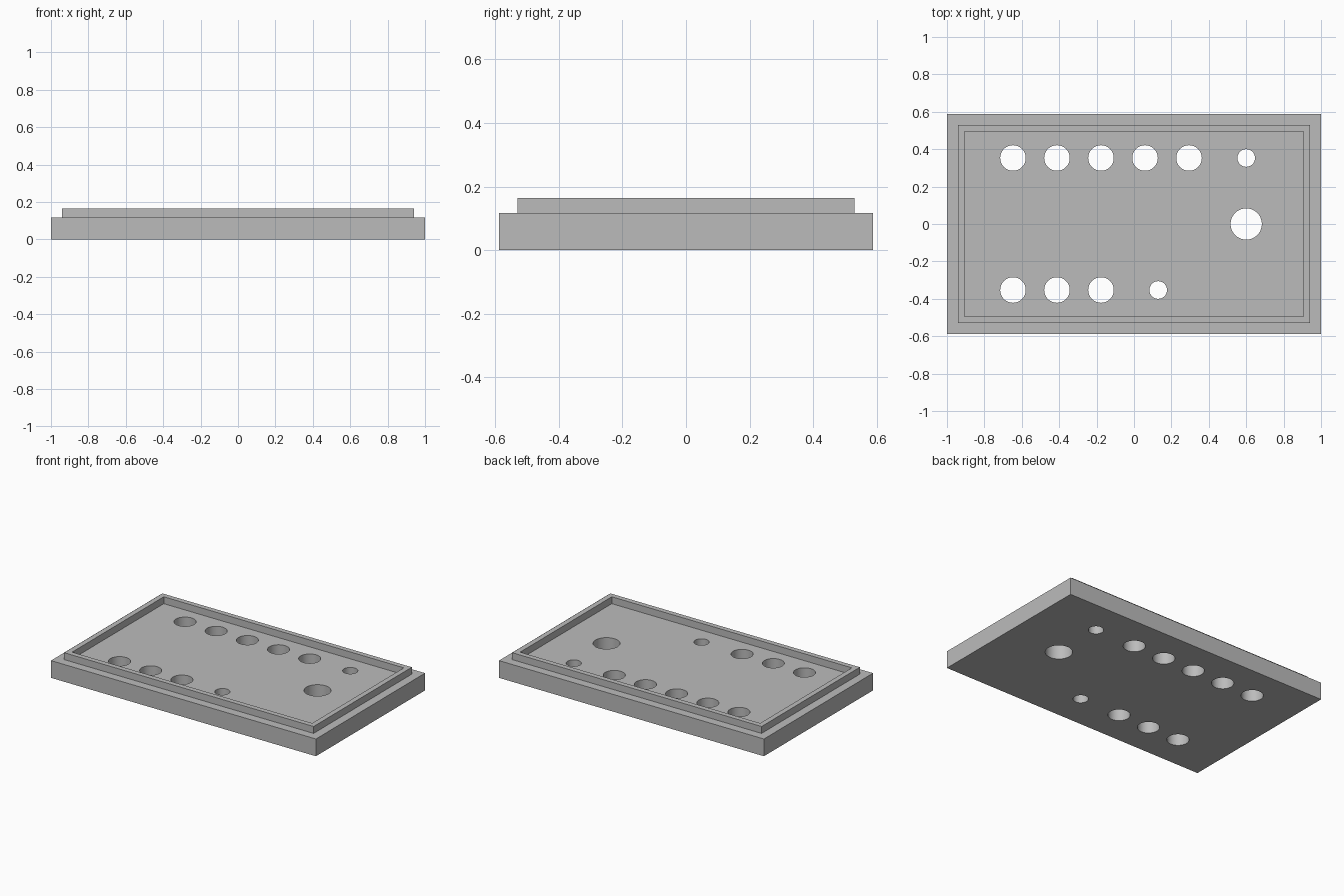
import bpy
import math

if "Cube" in bpy.data.objects:
    bpy.data.objects.remove(bpy.data.objects["Cube"], do_unlink=True)

grey = bpy.data.materials.new("plain grey")
grey.use_nodes = True
colour = (0.5, 0.5, 0.5, 1)
grey.diffuse_color = colour
grey.node_tree.nodes["Principled BSDF"].inputs["Base Color"].default_value = colour

U = 1 / 85               # one design unit
BASE_TOP, LIP_TOP = 10 * U, 14 * U


def stepped_lid(name, rings):
    """Closed rectangular solid skinned through (half x, half y, z) rings."""
    verts, faces = [], []
    for hx, hy, z in rings:
        verts += [(-hx, -hy, z), (hx, -hy, z), (hx, hy, z), (-hx, hy, z)]
    for r in range(len(rings) - 1):
        for i in range(4):
            a, b = r * 4 + i, r * 4 + (i + 1) % 4
            faces.append((a, b, b + 4, a + 4))
    faces.append((3, 2, 1, 0))
    last = len(verts) - 4
    faces.append(tuple(range(last, last + 4)))
    mesh = bpy.data.meshes.new(name)
    mesh.from_pydata(verts, [], faces)
    mesh.materials.append(grey)
    obj = bpy.data.objects.new(name, mesh)
    bpy.context.collection.objects.link(obj)
    return obj


# Lid plate with a raised lip around a flat floor
lid = stepped_lid("lid_plate", [
    (85 * U, 50 * U, 0),
    (85 * U, 50 * U, BASE_TOP),
    (80 * U, 45 * U, BASE_TOP),
    (80 * U, 45 * U, LIP_TOP),
    (77 * U, 42 * U, LIP_TOP),
    (77 * U, 42 * U, BASE_TOP),
])

# Holes as (x, y, radius): two rows of controls, small holes, one large hole
holes = [(x, 30, 5.8) for x in range(-55, 26, 20)]
holes += [(x, -30, 5.8) for x in range(-55, -14, 20)]
holes += [(51, 30, 4), (11, -30, 4), (51, 0, 7.1)]

cutters = []
for x, y, radius in holes:
    bpy.ops.mesh.primitive_cylinder_add(
        vertices=64, radius=radius * U, depth=0.5, location=(x * U, y * U, 0.06))
    cutter = bpy.context.object
    cutter.name = "hole_cutter"
    cutter.hide_render = True
    cutter.data.materials.append(grey)
    cutters.append(cutter)
    cut = lid.modifiers.new("hole", "BOOLEAN")
    cut.operation = "DIFFERENCE"
    cut.solver = "EXACT"
    cut.object = cutter

# Apply the cuts and drop the cutters
bpy.ops.object.select_all(action="DESELECT")
bpy.context.view_layer.objects.active = lid
lid.select_set(True)
for modifier in list(lid.modifiers):
    bpy.ops.object.modifier_apply(modifier=modifier.name)
for cutter in cutters:
    bpy.data.objects.remove(cutter, do_unlink=True)
bpy.ops.object.shade_smooth_by_angle(angle=math.radians(30))
